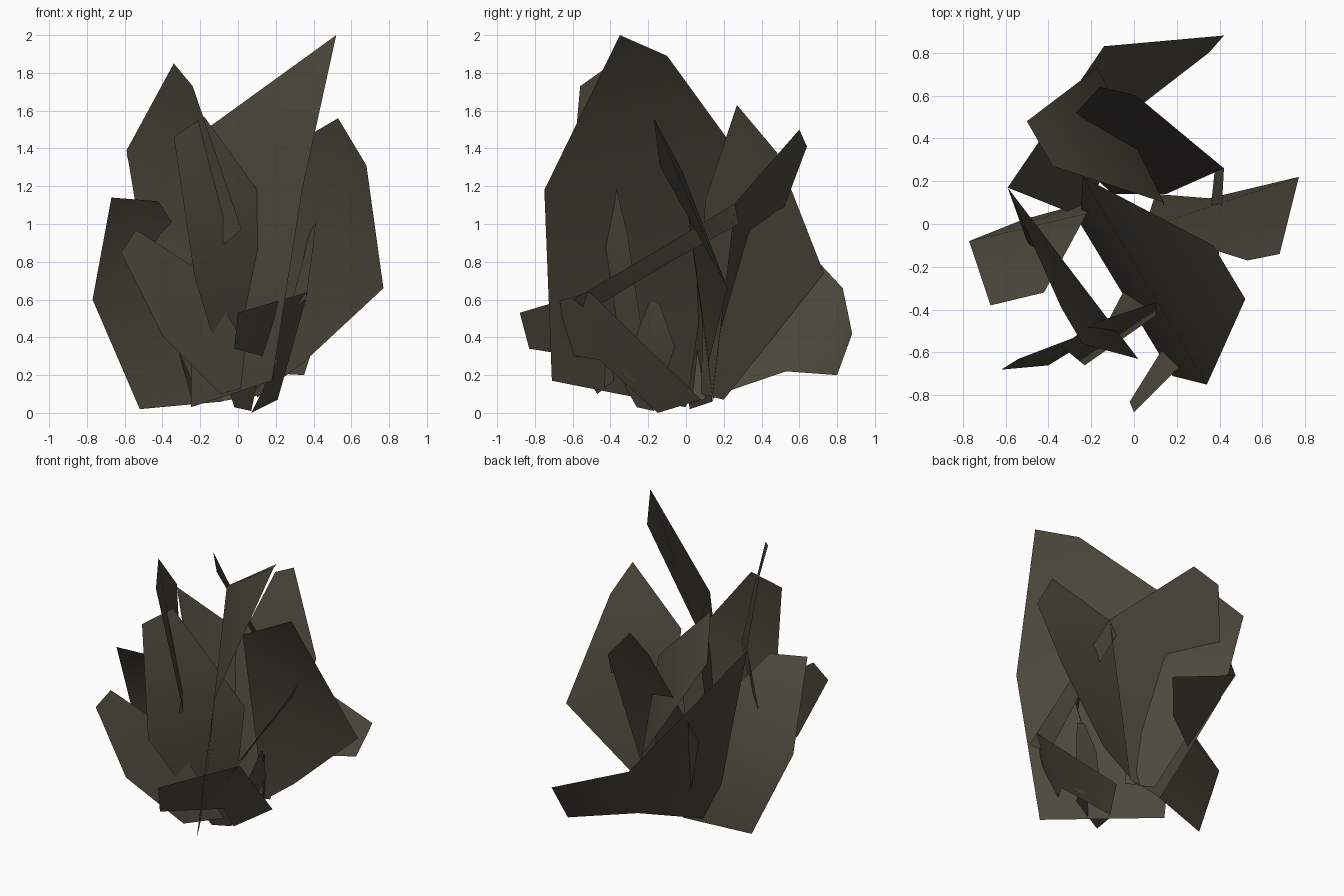
import bpy
from mathutils import Vector
from mathutils.geometry import normal

# One dull olive colour for the whole plant
olive = bpy.data.materials.new("dark_olive")
olive.diffuse_color = (0.075, 0.066, 0.046, 1)


def leaf(name, base, middle, tip):
    """Bent two-panel leaf, facing up; each row is a pair of side points."""
    verts = [Vector(p) for p in (*base, *middle, *tip)]
    faces = [(0, 1, 3, 2), (2, 3, 5, 4)]
    if sum(normal([verts[i] for i in f]).z for f in faces) < 0:
        faces = [f[::-1] for f in faces]
    mesh = bpy.data.meshes.new(name)
    mesh.from_pydata(verts, [], faces)
    mesh.materials.append(olive)
    mesh.shade_smooth()
    obj = bpy.data.objects.new(name, mesh)
    bpy.context.collection.objects.link(obj)
    return obj


# Tallest leaf, leaning to the front right
leaf("tall_leaf",
     [(-0.25, 0.0, 0.03), (0.18, -0.71, 0.17)],
     [(-0.24, 0.22, 1.45), (0.34, -0.75, 1.18)],
     [(0.37, -0.10, 1.89), (0.52, -0.35, 2.0)])

# Right-hand leaf
leaf("right_leaf",
     [(0.10, 0.14, 0.08), (0.35, 0.12, 0.27)],
     [(0.05, -0.02, 1.28), (0.77, 0.22, 0.66)],
     [(0.53, -0.17, 1.56), (0.68, -0.14, 1.31)])

# Drooping back leaf
leaf("drooping_back_leaf",
     [(-0.59, 0.17, 1.37), (-0.24, 0.03, 0.05)],
     [(-0.14, 0.83, 0.66), (0.0, 0.53, 0.22)],
     [(0.42, 0.88, 0.42), (0.35, 0.80, 0.20)])

# Back leaf rising behind the right-hand one
leaf("back_leaf",
     [(0.15, 0.14, 0.10), (-0.10, 0.14, 0.06)],
     [(0.42, 0.26, 1.11), (-0.38, 0.40, 0.77)],
     [(0.01, 0.60, 1.50), (-0.16, 0.64, 1.41)])

# Narrow blade slanting down to the front on the right
leaf("narrow_blade",
     [(0.42, 0.26, 1.11), (0.38, 0.28, 1.0)],
     [(0.40, -0.10, 0.89), (0.34, -0.10, 0.79)],
     [(0.36, -0.60, 0.60), (0.27, -0.51, 0.54)])

# Low leaf bending forward
leaf("low_front_leaf",
     [(0.21, 0.08, 0.07), (0.07, -0.15, 0.0)],
     [(0.37, -0.51, 0.64), (0.21, -0.46, 0.28)],
     [(0.0, -0.88, 0.53), (-0.02, -0.83, 0.34)])

# Front left leaf
leaf("front_left_leaf",
     [(0.16, -0.38, 0.17), (-0.09, -0.47, 0.10)],
     [(-0.20, -0.50, 0.75), (-0.40, -0.66, 0.41)],
     [(-0.54, -0.63, 0.97), (-0.62, -0.68, 0.85)])

# Broad left leaf
leaf("left_leaf",
     [(-0.08, 0.14, 0.06), (-0.52, 0.02, 0.02)],
     [(-0.22, 0.05, 0.80), (-0.77, -0.08, 0.60)],
     [(-0.42, -0.32, 1.12), (-0.67, -0.38, 1.14)])

# Upright leaf in front
leaf("front_upright_leaf",
     [(0.07, -0.17, 0.01), (-0.02, -0.26, 0.03)],
     [(0.27, -0.31, 0.95), (-0.23, -0.66, 0.72)],
     [(-0.18, -0.46, 1.57), (-0.34, -0.57, 1.46)])

# Second tall leaf, crossing the upright one
leaf("tall_left_leaf",
     [(-0.34, -0.28, 0.68), (-0.50, -0.08, 0.85)],
     [(0.02, -0.63, 0.97), (-0.59, 0.17, 1.39)],
     [(-0.24, -0.56, 1.73), (-0.34, -0.39, 1.85)])

# Wide back left leaf, sloping down behind the stem
leaf("back_left_leaf",
     [(0.14, 0.08, 0.10), (0.0, 0.20, 0.07)],
     [(0.14, 0.10, 1.12), (-0.17, 0.73, 0.74)],
     [(-0.38, 0.27, 1.63), (-0.50, 0.48, 1.38)])

# Small shoot on the right of the stem
leaf("small_shoot",
     [(0.15, -0.14, 0.10), (0.12, -0.20, 0.10)],
     [(0.26, -0.06, 0.35), (0.20, -0.34, 0.21)],
     [(0.29, -0.14, 0.58), (0.31, -0.19, 0.60)])
